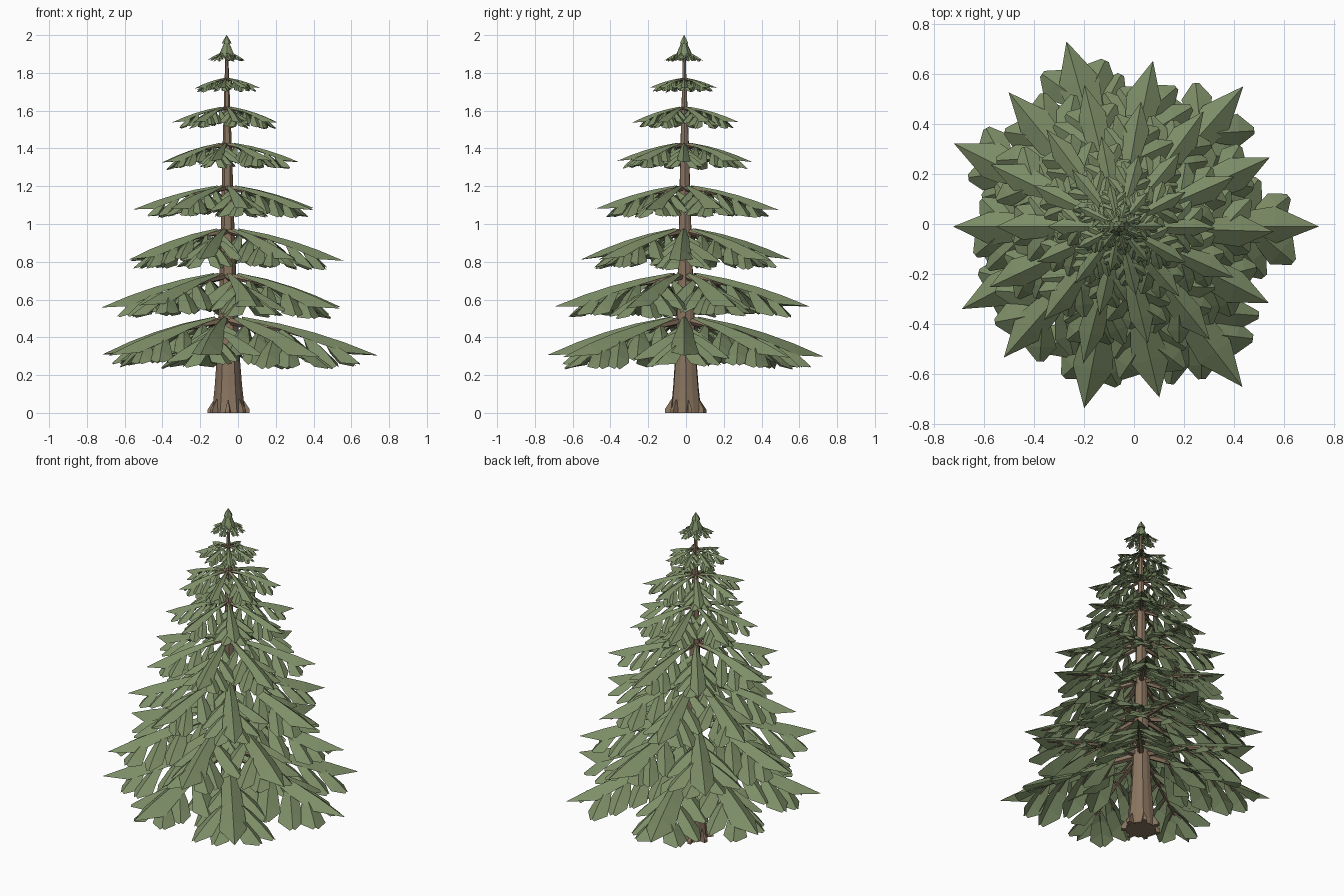
import bpy, bmesh, math, random
from mathutils import Vector

if "Cube" in bpy.data.objects:
    bpy.data.objects.remove(bpy.data.objects["Cube"])

random.seed(7)
CX, CY = -0.06, -0.01          # trunk axis at the crown
UP = Vector((0, 0, 1))


def material(name, rgb):
    m = bpy.data.materials.new(name)
    m.diffuse_color = (*rgb, 1)
    m.use_nodes = True
    m.node_tree.nodes["Principled BSDF"].inputs["Base Color"].default_value = m.diffuse_color
    return m


NEEDLE = material("needle_green", (0.205, 0.27, 0.135))
BARK = material("bark_brown", (0.25, 0.175, 0.115))


def finish(bm, name, mat):
    me = bpy.data.meshes.new(name)
    bm.to_mesh(me)
    bm.free()
    me.materials.append(mat)
    ob = bpy.data.objects.new(name, me)
    bpy.context.collection.objects.link(ob)
    return ob


def tube(bm, pts, radii, sides, wobble=0.0):
    """Tapered faceted tube through pts."""
    rings = []
    for i, p in enumerate(pts):
        d = (pts[min(i + 1, len(pts) - 1)] - pts[max(i - 1, 0)]).normalized()
        u = d.cross(Vector((0, 1, 0)) if abs(d.z) > 0.8 else UP).normalized()
        v = d.cross(u)
        ring = []
        for k in range(sides):
            a = 2 * math.pi * k / sides
            r = radii[i] * (1 + wobble * (-1) ** k)
            ring.append(bm.verts.new(p + (u * math.cos(a) + v * math.sin(a)) * r))
        rings.append(ring)
    for a, b in zip(rings, rings[1:]):
        for k in range(sides):
            j = (k + 1) % sides
            bm.faces.new((a[k], a[j], b[j], b[k]))
    bm.faces.new(rings[0][::-1])
    bm.faces.new(rings[-1])


def leaf(bm, ridge, side, widths, fold):
    """Pointed spray folded along its ridge; the edges hang below."""
    rv = [bm.verts.new(p) for p in ridge]
    for s in (1, -1):
        edge = []
        for i, p in enumerate(ridge):
            if widths[i] == 0:
                edge.append(rv[i])
            else:
                w = widths[i] * random.uniform(0.85, 1.15)
                edge.append(bm.verts.new(p + side * s * w - UP * w * fold))
        for i in range(len(ridge) - 1):
            f = []
            for v in (rv[i], edge[i], edge[i + 1], rv[i + 1]):
                if v not in f:
                    f.append(v)
            bm.faces.new(f if s < 0 else f[::-1])


def branch(green, wood, ang, R, top, drop, hang):
    c, s = math.cos(ang), math.sin(ang)
    out, side = Vector((c, s, 0)), Vector((-s, c, 0))

    def at(t):
        return Vector((CX, CY, top - drop * (0.42 * t + 0.58 * t * t))) + out * R * t

    # long central spray
    ts = (0.1, 0.35, 0.58, 0.78, 1.0)
    leaf(green, [at(t) for t in ts], side,
         [0.022 * R, 0.055 * R, 0.08 * R, 0.1 * R, 0], 0.75)
    # woody stem under it
    tube(wood, [at(t) - UP * 0.035 * R for t in (0.02, 0.4, 0.85)],
         [0.022 * R + 0.003, 0.016 * R + 0.001, 0.005 * R], 5)
    # drooping side sprays and their twigs
    for t, L, deg in ((0.2, 0.33, 60), (0.36, 0.36, 55), (0.52, 0.33, 49), (0.66, 0.25, 42)):
        for sg in (1, -1):
            a = math.radians(deg + random.uniform(-8, 8)) * sg
            d = out * math.cos(a) + side * math.sin(a)
            n = UP.cross(d)
            length = L * R * random.uniform(0.85, 1.15)
            p = at(t) - UP * 0.03 * R
            end_z = max(at(t).z - 0.25 * R, top - drop - hang * 0.72)
            fall = (p.z - end_z) * random.uniform(0.85, 1.02)
            ridge = [p + d * length * k - UP * fall * (0.6 * k + 0.4 * k * k)
                     for k in (0, 0.35, 0.7, 1.0)]
            w = 0.085 * R
            leaf(green, ridge, n, [0.25 * w, 0.75 * w, w, 0.22 * w], 0.7)
            tube(wood, [p - UP * 0.01 * R, ridge[1] - UP * 0.015 * R],
                 [0.009 * R, 0.004 * R], 3)


# trunk with flared, fluted base
bm = bmesh.new()
zs = (0, 0.06, 0.14, 0.3, 0.6, 1.0, 1.4, 1.75, 1.95)
rs = (0.086, 0.078, 0.07, 0.058, 0.046, 0.034, 0.024, 0.012, 0.006)
tube(bm, [Vector((CX + 0.01 * (1 - z / 2), CY + 0.01 * (1 - z / 2), z)) for z in zs],
     rs, 12, 0.04)
finish(bm, "trunk", BARK)

# root flares
bm = bmesh.new()
for k in range(7):
    a = 2 * math.pi * (k + 0.2) / 7
    o = Vector((math.cos(a), math.sin(a), 0))
    n = UP.cross(o) * 0.018
    b = Vector((-0.05, 0, 0))
    q = [b + o * 0.06 - n, b + o * 0.06 + n, b + o * 0.112 + n * 0.6, b + o * 0.112 - n * 0.6]
    low = [bm.verts.new(p) for p in q]
    knee = [bm.verts.new(q[2] + UP * 0.018), bm.verts.new(q[3] + UP * 0.018)]
    peak = bm.verts.new(b + o * 0.076 + UP * 0.075)
    bm.faces.new(low[::-1])
    bm.faces.new((low[2], low[3], knee[1], knee[0]))
    bm.faces.new((knee[0], knee[1], peak))
    bm.faces.new((low[1], low[2], knee[0], peak))
    bm.faces.new((low[3], low[0], peak, knee[1]))
    bm.faces.new((low[0], low[1], peak))
finish(bm, "roots", BARK)

# whorls: radius, inner height, tip drop, extra hang
TIERS = [(0.76, 0.52, 0.22, 0.075), (0.69, 0.75, 0.19, 0.07), (0.565, 0.985, 0.175, 0.06),
         (0.495, 1.21, 0.13, 0.055), (0.37, 1.435, 0.105, 0.05), (0.295, 1.625, 0.085, 0.045),
         (0.185, 1.775, 0.055, 0.035), (0.105, 1.915, 0.05, 0.022)]
LOWEST = (0.80, 0.75, 0.77, 0.74, 0.71, 0.74, 0.81)      # measured reach, first whorl
TURN = (0, -3, 3, -1, 2, 2, -1)                          # measured turn in degrees
for i, (R, top, drop, hang) in enumerate(TIERS):
    green, wood = bmesh.new(), bmesh.new()
    for k in range(7):
        ang = 2 * math.pi * (k + 0.5 * (i % 2)) / 7
        r = LOWEST[k] if i == 0 else R * random.uniform(0.96, 1.04)
        if i == 0:
            ang += math.radians(TURN[k])
        elif k != 3:
            ang += random.uniform(-0.05, 0.05)
        if i == 2 and k == 0:
            r = 0.62
        branch(green, wood, ang, r, top, drop * random.uniform(0.95, 1.05), hang)
    finish(green, f"needles_tier_{i + 1}", NEEDLE)
    finish(wood, f"branches_tier_{i + 1}", BARK)

# pointed crown: upright sprays and a small cap
bm = bmesh.new()
for k in range(6):
    a = 2 * math.pi * k / 6
    o = Vector((math.cos(a), math.sin(a), 0))
    c = Vector((CX, CY, 0))
    leaf(bm, [c + o * 0.01 + UP * 1.967, c + o * 0.032 + UP * 1.915, c + o * 0.046 + UP * 1.875],
         UP.cross(o), [0.008, 0.02, 0], 0.4)
tube(bm, [Vector((CX, CY, z)) for z in (1.955, 1.965, 2.0)], [0.026, 0.022, 0.001], 6)
finish(bm, "crown_tip", NEEDLE)
